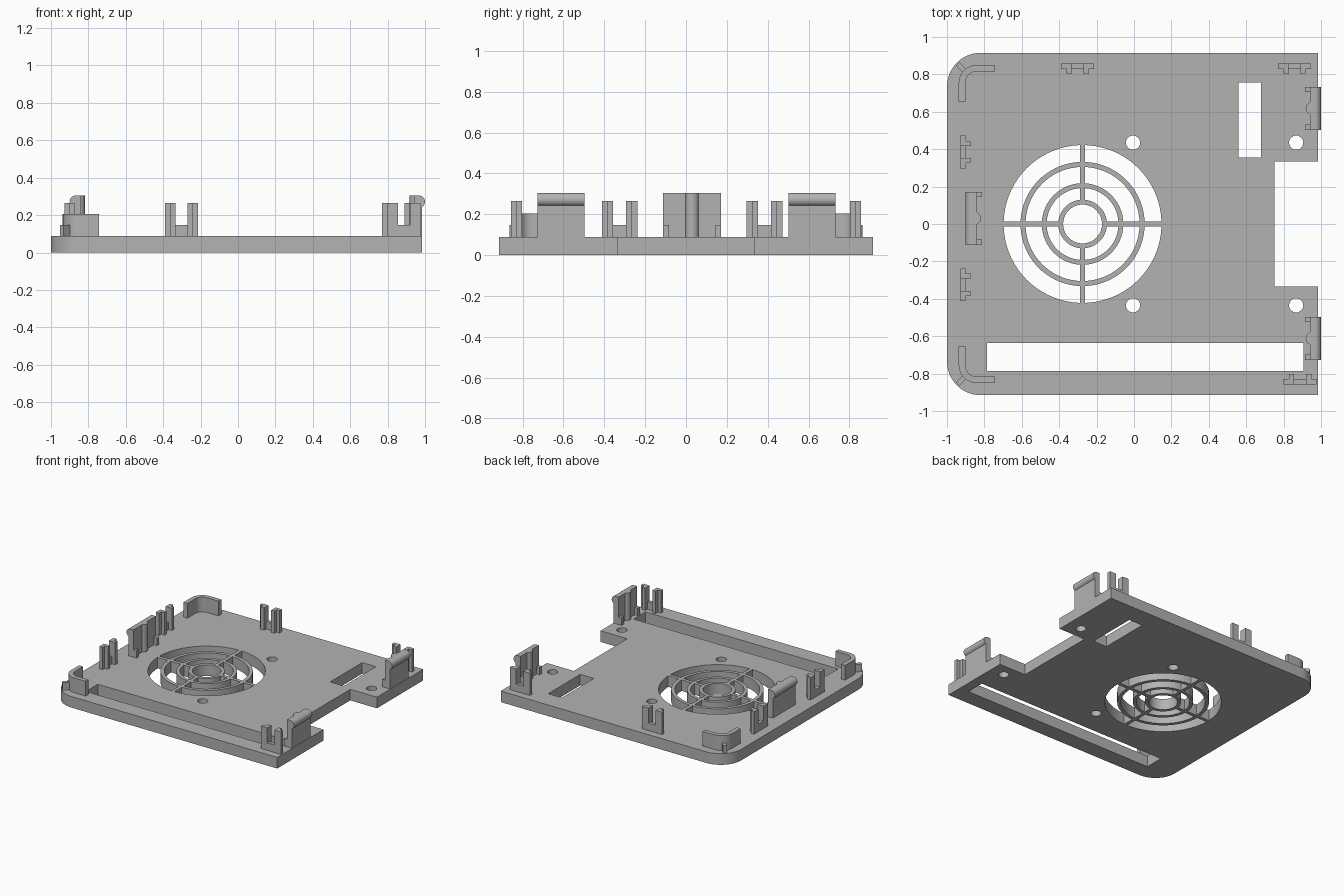
import bpy, bmesh
from math import sin, cos, asin, pi, radians
from mathutils import Matrix, Vector

cube = bpy.data.objects.get("Cube")
if cube:
    bpy.data.objects.remove(cube)

mat = bpy.data.materials.new("plain grey")
mat.use_nodes = True
grey = (0.45, 0.45, 0.45, 1)
mat.diffuse_color = grey
mat.node_tree.nodes["Principled BSDF"].inputs["Base Color"].default_value = grey

TOP = 0.088      # top of the base plate
LOW = 0.147      # height of the small ledges
TALL = 0.265     # height of the guide posts
LATCH = 0.305    # height of the latches


def finish(name, bm, matrix=Matrix()):
    bmesh.ops.remove_doubles(bm, verts=bm.verts, dist=1e-5)
    bmesh.ops.recalc_face_normals(bm, faces=bm.faces)
    mesh = bpy.data.meshes.new(name)
    bm.to_mesh(mesh)
    bm.free()
    obj = bpy.data.objects.new(name, mesh)
    obj.matrix_world = matrix
    mesh.materials.append(mat)
    bpy.context.collection.objects.link(obj)
    bpy.ops.object.select_all(action='DESELECT')
    bpy.context.view_layer.objects.active = obj
    obj.select_set(True)
    bpy.ops.object.shade_smooth_by_angle(angle=radians(30))
    return obj


def prism(bm, points, direction):
    face = bm.faces.new([bm.verts.new(p) for p in points])
    new = bmesh.ops.extrude_face_region(bm, geom=[face], use_keep_orig=True)["geom"]
    verts = [g for g in new if isinstance(g, bmesh.types.BMVert)]
    bmesh.ops.translate(bm, verts=verts, vec=direction)


def rect(x0, x1, y0, y1):
    return [(x0, y0), (x1, y0), (x1, y1), (x0, y1)]


def post(bm, outline, top):
    base = TOP - 0.005
    prism(bm, [(x, y, base) for x, y in outline], Vector((0, 0, top - base)))


def arc(cx, cy, r, a0, a1, n):
    return [(cx + r * cos(a0 + (a1 - a0) * i / n), cy + r * sin(a0 + (a1 - a0) * i / n))
            for i in range(n + 1)]


def place(x, y, degrees):
    return Matrix.Translation((x, y, 0)) @ Matrix.Rotation(radians(degrees), 4, 'Z')


# Base plate outline: two rounded corners and a notch on the right edge
R, EDGE, HALF = 0.18, 0.985, 0.915
outline = [(EDGE, -HALF), (EDGE, -0.335), (0.75, -0.335), (0.75, 0.335), (EDGE, 0.335), (EDGE, HALF)]
outline += arc(R - 1, HALF - R, R, pi / 2, pi, 12)
outline += arc(R - 1, R - HALF, R, pi, 1.5 * pi, 12)
loops = [outline, rect(0.56, 0.68, 0.355, 0.757), rect(-0.785, 0.905, -0.785, -0.635)]

# Screw holes
for x in (-0.005, 0.867):
    for y in (-0.435, 0.435):
        loops.append(arc(x, y, 0.038, 0, 2 * pi, 24)[:-1])

# Fan grille openings: a round centre and three rings split by four spokes
FAN, SPOKE = -0.275, 0.0135
loops.append(arc(FAN, 0, 0.104, 0, 2 * pi, 40)[:-1])
for inner, outer in ((0.13, 0.192), (0.218, 0.305), (0.332, 0.422)):
    a, b = asin(SPOKE / inner), asin(SPOKE / outer)
    for k in range(4):
        q = k * pi / 2
        loops.append(arc(FAN, 0, outer, q + b, q + pi / 2 - b, 18)
                     + arc(FAN, 0, inner, q + pi / 2 - a, q + a, 18))

curve = bpy.data.curves.new("plate_outline", 'CURVE')
curve.dimensions = '2D'
curve.fill_mode = 'BOTH'
curve.extrude = TOP / 2
for loop in loops:
    spline = curve.splines.new('POLY')
    spline.points.add(len(loop) - 1)
    for p, (x, y) in zip(spline.points, loop):
        p.co = (x, y, 0, 1)
    spline.use_cyclic_u = True
helper = bpy.data.objects.new("plate_outline", curve)
bpy.context.collection.objects.link(helper)
graph = bpy.context.evaluated_depsgraph_get()
filled = bpy.data.meshes.new_from_object(helper.evaluated_get(graph))
bm = bmesh.new()
bm.from_mesh(filled)
bmesh.ops.translate(bm, verts=bm.verts, vec=(0, 0, TOP / 2))
bpy.data.objects.remove(helper)
bpy.data.meshes.remove(filled)
finish("base_plate", bm)


# Guides: two ribbed posts joined by a low bar
def guide(name, x, y, degrees):
    bm = bmesh.new()
    for lo, hi, rib_lo, rib_hi in ((-0.0875, -0.032, -0.06, -0.032), (0.032, 0.0875, 0.032, 0.06)):
        post(bm, [(lo, 0), (hi, 0), (hi, 0.028), (rib_hi, 0.028), (rib_hi, 0.055),
                  (rib_lo, 0.055), (rib_lo, 0.028), (lo, 0.028)], TALL)
    post(bm, rect(-0.032, 0.032, 0, 0.028), LOW)
    finish(name, bm, place(x, y, degrees))


guide("back_guide", -0.302, 0.857, 180)
guide("back_right_guide", 0.858, 0.857, 180)
guide("front_right_guide", 0.888, -0.857, 0)
guide("left_guide_back", -0.928, 0.385, -90)
guide("left_guide_front", -0.928, -0.325, -90)


# Latches: upright wall with a rounded hook, an inner bump and low end feet
def latch(name, x, y, half, degrees):
    bm = bmesh.new()
    r = 0.033
    profile = [(0, TOP - 0.005), (0, LATCH)]
    profile += arc(0.027, LATCH - r, r, pi / 2, -pi / 3, 14)
    profile += [(0.043, TOP - 0.005)]
    prism(bm, [(px, -half, pz) for px, pz in profile], Vector((0, 2 * half, 0)))
    post(bm, arc(0.012, 0, 0.034, pi * 0.61, pi * 1.39, 14), LATCH)
    for lo, hi in ((-half, 0.028 - half), (half - 0.028, half)):
        post(bm, rect(-0.027, 0, lo, hi), LOW)
    finish(name, bm, place(x, y, degrees))


latch("right_latch_back", 0.94, 0.618, 0.115, 0)
latch("right_latch_front", 0.94, -0.612, 0.115, 0)
latch("left_latch", -0.84, 0.03, 0.142, 180)

# Corner walls with a diagonal fin outside each
for name, s in (("back", 1), ("front", -1)):
    cx, cy = -0.842, 0.755
    wall = [(-0.742, 0.85)] + arc(cx, cy, 0.095, pi / 2, pi, 10) + [(-0.937, 0.655), (-0.902, 0.655)]
    wall += arc(cx, cy, 0.06, pi, pi / 2, 10) + [(-0.742, 0.815)]
    bm = bmesh.new()
    post(bm, [(x, y * s) for x, y in wall], 0.205)
    finish(name + "_corner_wall", bm)
    bm = bmesh.new()
    post(bm, rect(0.08, 0.142, -0.014, 0.014), LOW)
    finish(name + "_corner_fin", bm, place(cx, cy * s, 135 * s))
